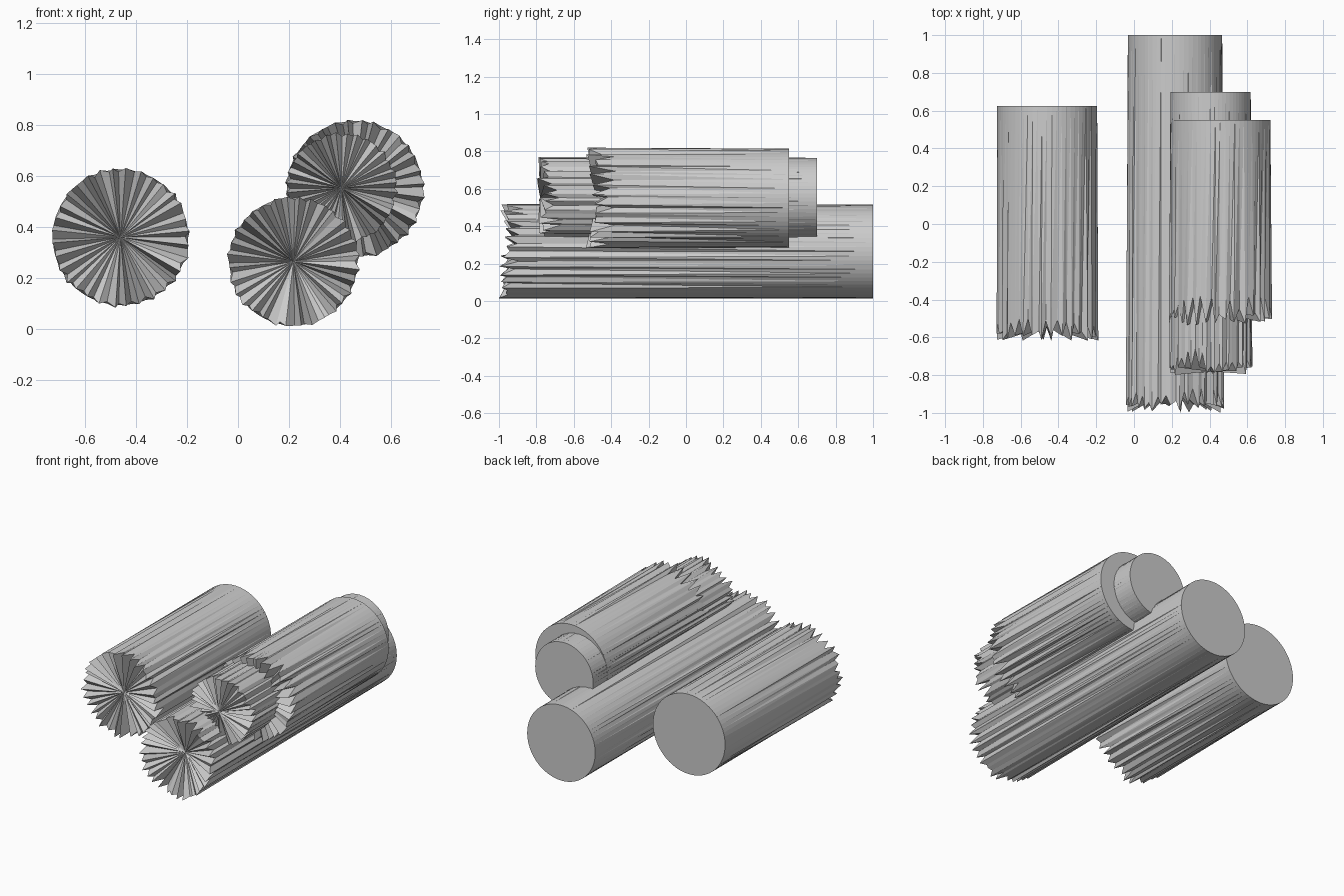
import bpy, bmesh, random
from math import sin, cos, tau

if "Cube" in bpy.data.objects:
    bpy.data.objects.remove(bpy.data.objects["Cube"])

random.seed(7)
SIDES = 64


def log(name, x, z, r, y_back, y_front, y_core, depth):
    """Log lying along y: clean sawn back end, splintered front end."""
    bm = bmesh.new()
    back, front = [], []
    for i in range(SIDES):
        a = tau * i / SIDES
        back.append(bm.verts.new((x + r * cos(a), y_back, z + r * sin(a))))
        # splinters: alternate long tips and notches, with a ragged radius
        if i % 2:
            y = y_front + random.uniform(0, 0.35) * depth
            k = r * random.uniform(1.0, 1.05)
        else:
            y = y_front + random.uniform(0.3, 1.0) * depth
            k = r * random.uniform(0.95, 1.01)
        b = a + random.uniform(-0.3, 0.3) * tau / SIDES
        front.append(bm.verts.new((x + k * cos(b), y, z + k * sin(b))))
    front[SIDES * 3 // 4 + 1].co.y = y_front
    core = bm.verts.new((x, y_core, z))
    # bark, splintered fan and sawn cap
    for i in range(SIDES):
        j = (i + 1) % SIDES
        bm.faces.new((back[i], back[j], front[j]))
        bm.faces.new((back[i], front[j], front[i]))
        bm.faces.new((front[i], front[j], core))
    bm.faces.new(back)
    bmesh.ops.recalc_face_normals(bm, faces=bm.faces)
    mesh = bpy.data.meshes.new(name)
    bm.to_mesh(mesh)
    bm.free()
    bpy.context.collection.objects.link(bpy.data.objects.new(name, mesh))


log("left_log", -0.46, 0.36, 0.265, 0.625, -0.62, -0.54, 0.13)
log("long_log", 0.217, 0.265, 0.25, 1.0, -1.0, -0.86, 0.13)
log("thin_upper_log", 0.405, 0.553, 0.213, 0.70, -0.80, -0.78, 0.14)
log("thick_upper_log", 0.457, 0.55, 0.265, 0.55, -0.535, -0.47, 0.16)
